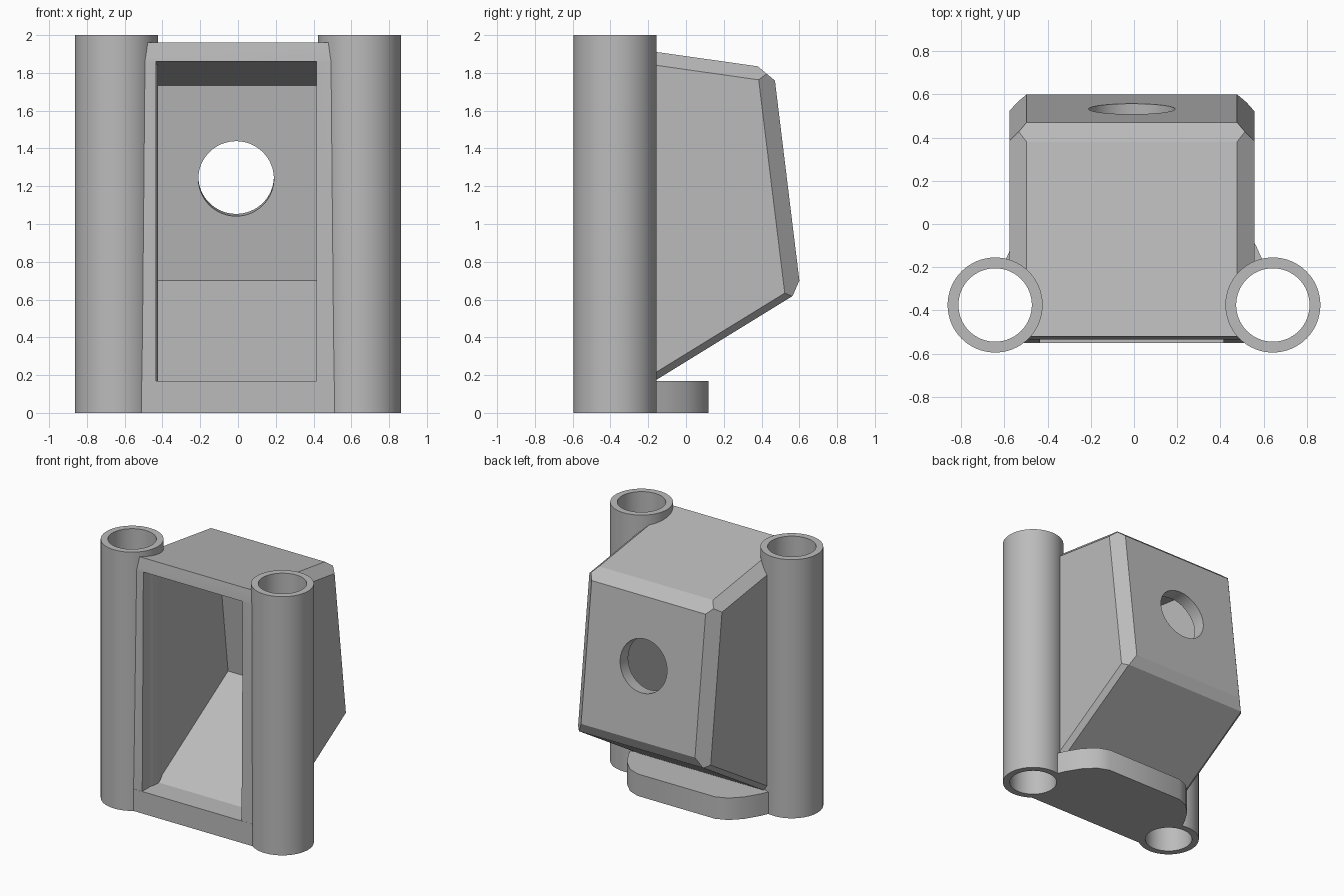
import bpy, bmesh
from mathutils import Vector, Matrix

if "Cube" in bpy.data.objects:
    bpy.data.objects.remove(bpy.data.objects["Cube"])

grey = bpy.data.materials.new("plain grey")
grey.use_nodes = True
GREY = (0.5, 0.5, 0.5, 1)
grey.diffuse_color = GREY
grey.node_tree.nodes["Principled BSDF"].inputs["Base Color"].default_value = GREY

TUBE_X, TUBE_Y = 0.643, -0.375
SHIFT = -0.01          # the housing sits slightly off centre
HALF = 0.567           # half width of the housing


def make(name, bm):
    bmesh.ops.recalc_face_normals(bm, faces=bm.faces)
    mesh = bpy.data.meshes.new(name)
    bm.to_mesh(mesh)
    bm.free()
    mesh.materials.append(grey)
    obj = bpy.data.objects.new(name, mesh)
    bpy.context.collection.objects.link(obj)
    return obj


def prism(points, step):
    """Extrude a flat outline along a vector."""
    bm = bmesh.new()
    face = bm.faces.new([bm.verts.new(p) for p in points])
    new = bmesh.ops.extrude_face_region(bm, geom=[face])["geom"]
    bmesh.ops.translate(bm, vec=step, verts=[v for v in new if isinstance(v, bmesh.types.BMVert)])
    return bm


def side_prism(profile, half):
    return prism([(SHIFT - half, y, z) for y, z in profile], (2 * half, 0, 0))


def cylinder(name, radius, depth, matrix):
    bm = bmesh.new()
    bmesh.ops.create_cone(bm, cap_ends=True, segments=64, radius1=radius,
                          radius2=radius, depth=depth, matrix=matrix)
    return make(name, bm)


def slice_off(bm, point, normal):
    """Cut away everything beyond a plane and cap the cut."""
    cut = bmesh.ops.bisect_plane(bm, geom=bm.verts[:] + bm.edges[:] + bm.faces[:],
                                 plane_co=point, plane_no=normal, clear_outer=True)
    edges = [e for e in cut["geom_cut"] if isinstance(e, bmesh.types.BMEdge)]
    bmesh.ops.contextual_create(bm, geom=edges)


def subtract(obj, cutters):
    for cutter in cutters:
        mod = obj.modifiers.new("cut", "BOOLEAN")
        mod.operation = "DIFFERENCE"
        mod.solver = "EXACT"
        mod.object = cutter
    bpy.context.view_layer.update()
    graph = bpy.context.evaluated_depsgraph_get()
    mesh = bpy.data.meshes.new_from_object(obj.evaluated_get(graph))
    obj.modifiers.clear()
    obj.data = mesh


# Cutters for the tube bores
bores = [cylinder("bore_cutter", 0.17, 3, Matrix.Translation((s * TUBE_X, TUBE_Y, 1)))
         for s in (-1, 1)]

# Tubes
tubes = []
for name, s, bore in (("right_tube", -1, bores[0]), ("left_tube", 1, bores[1])):
    tube = cylinder(name, 0.22, 2, Matrix.Translation((s * TUBE_X, TUBE_Y, 1)))
    subtract(tube, [bore])
    tubes.append(tube)

# Base plate with rounded rear corners
half = [(0.56, -0.55), (0.61, -0.2), (0.565, -0.1), (0.5, 0.005), (0.42, 0.085), (0.33, 0.12)]
outline = half + [(-x, y) for x, y in reversed(half)]
base = make("base_plate", prism([(x, y, 0) for x, y in outline], (0, 0, 0.17)))
subtract(base, bores)

# Housing: sloped prism with chamfered edges
top_back, low_back = (0.463, 1.823), (0.607, 0.645)
bm = side_prism([(-0.52, 1.962), top_back, low_back, (-0.36, 0.05), (-0.55, 0.05), (-0.535, 1.862)], HALF)
top_n = Vector((0, 0.14, 0.99)).normalized()
back_n = Vector((0, 1.178, 0.144)).normalized()
low_n = Vector((0, 0.615, -1)).normalized()
for s in (-1, 1):
    for (y, z), n, across, down in ((top_back, top_n, 0.08, 0.07),
                                    (top_back, back_n, 0.08, 0.085),
                                    (low_back, low_n, 0.035, 0.035)):
        corner = Vector((SHIFT + s * (HALF - across), y, z))
        slice_off(bm, corner, n * across + Vector((s * down, 0, 0)))
slice_off(bm, Vector((0, 0.47, 1.76)), Vector((0, 0.075, 0.09)))
slice_off(bm, Vector((0, 0.6, 0.70)), Vector((0, 0.08, -0.035)))
housing = make("housing", bm)

# Hollow interior and the round port through the rear wall
inside = make("inside_cutter", side_prism(
    [(-0.8, 1.898), (0.374, 1.732), (0.5, 0.70), (-0.37, 0.165), (-0.8, 0.165)], 0.425))
turn = back_n.to_track_quat("Z", "Y").to_matrix().to_4x4()
port = cylinder("port_cutter", 0.2, 0.6, Matrix.Translation((SHIFT, 0.434, 1.24)) @ turn)
subtract(housing, [inside, port] + bores)

for cutter in bores + [inside, port]:
    bpy.data.objects.remove(cutter)

# Smooth curved walls, keep hard edges
bpy.ops.object.select_all(action="DESELECT")
for obj in tubes + [base, housing]:
    obj.select_set(True)
bpy.context.view_layer.objects.active = housing
bpy.ops.object.shade_smooth_by_angle(angle=0.5)
